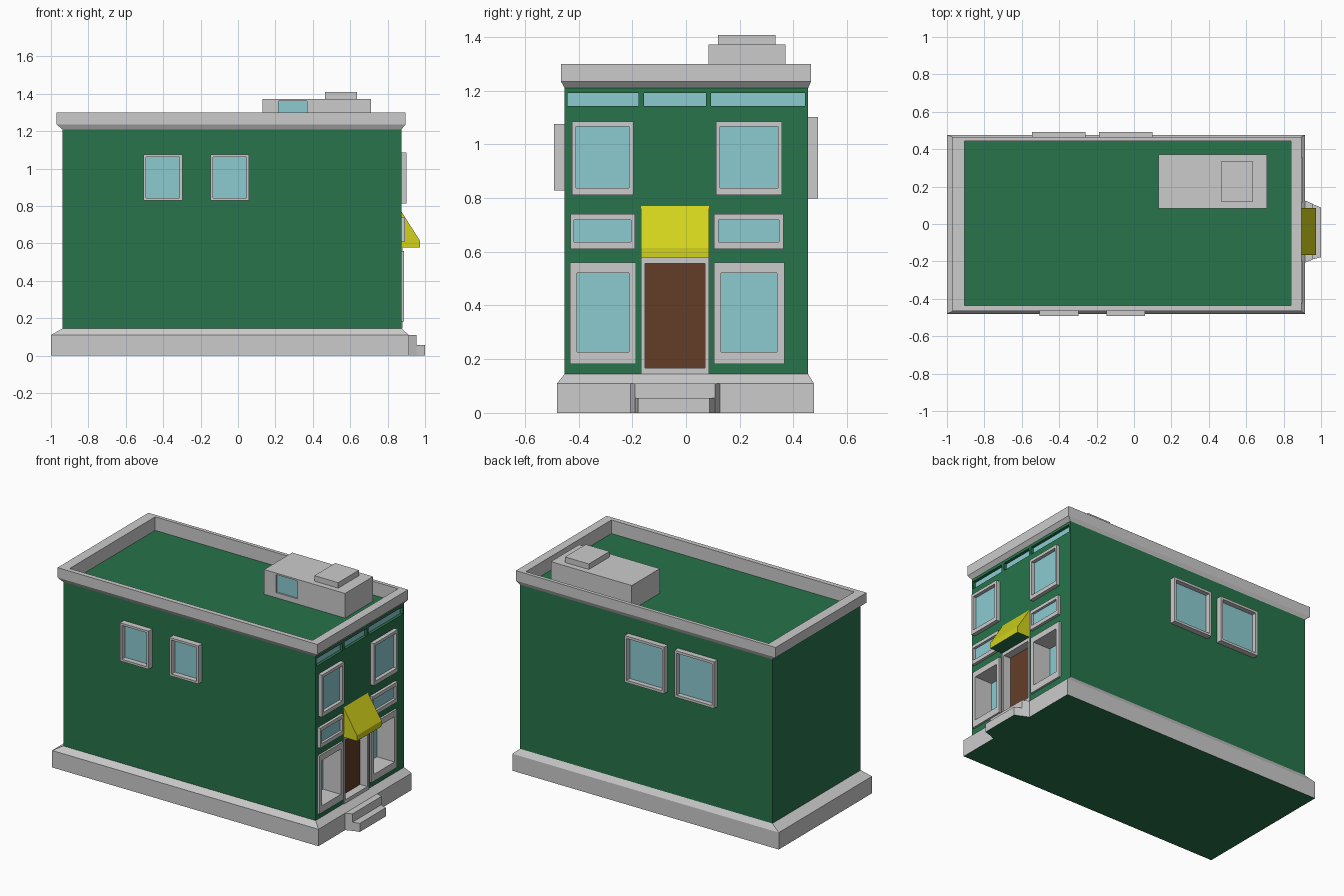
import bpy, bmesh

if "Cube" in bpy.data.objects:
    bpy.data.objects.remove(bpy.data.objects["Cube"])


def material(name, rgb):
    m = bpy.data.materials.new(name)
    m.diffuse_color = (*rgb, 1)
    m.use_nodes = True
    m.node_tree.nodes["Principled BSDF"].inputs["Base Color"].default_value = m.diffuse_color
    return m


GREEN = material("green_paint", (0.02, 0.175, 0.07))
GLASS = material("glass", (0.26, 0.6, 0.64))
WOOD = material("door_wood", (0.127, 0.046, 0.02))
YELLOW = material("awning_yellow", (0.65, 0.65, 0.012))


def finish(name, bm, *mats):
    bmesh.ops.recalc_face_normals(bm, faces=bm.faces)
    me = bpy.data.meshes.new(name)
    bm.to_mesh(me)
    bm.free()
    ob = bpy.data.objects.new(name, me)
    bpy.context.collection.objects.link(ob)
    for m in mats:
        me.materials.append(m)
    return ob


def loft(name, rings, *mats, caps=False, loop=False):
    """Bridge equal-sized rings of points, optionally capped or closed on itself."""
    bm = bmesh.new()
    vs = [[bm.verts.new(p) for p in r] for r in rings]
    n = len(vs[0])
    pairs = list(zip(vs, vs[1:])) + ([(vs[-1], vs[0])] if loop else [])
    for a, b in pairs:
        for i in range(n):
            j = (i + 1) % n
            bm.faces.new((a[i], a[j], b[j], b[i]))
    if caps:
        bm.faces.new(vs[0])
        bm.faces.new(vs[-1])
    return finish(name, bm, *mats)


def paint_underside(ob):
    """Give faces that look straight down the second material."""
    for f in ob.data.polygons:
        f.material_index = int(f.normal.z < -.9)


def rect(axis, r, d):
    """Rectangle r = (u0, u1, v0, v1) at distance d along the axis."""
    u0, u1, v0, v1 = r
    pts = [(u0, v0), (u1, v0), (u1, v1), (u0, v1)]
    put = {"x": lambda u, v: (d, u, v), "y": lambda u, v: (u, d, v), "z": lambda u, v: (u, v, d)}[axis]
    return [put(*p) for p in pts]


def box(name, axis, r, d0, d1, *mats):
    return loft(name, [rect(axis, r, d0), rect(axis, r, d1)], *mats, caps=True)


def grow(r, t):
    return (r[0] - t, r[1] + t, r[2] - t, r[3] + t)


def window(name, axis, outer, inner, wall, front, depth, mat=GLASS):
    """Frame standing on the wall, with a pane set back inside it."""
    s = 1 if front > wall else -1
    loft(name + "_frame", [rect(axis, outer, wall - s * .003), rect(axis, outer, front),
                           rect(axis, inner, front), rect(axis, inner, depth)])
    box(name + "_pane", axis, grow(inner, .001), depth - s * .006, depth, mat)


def cut(target, axis, r, d0, d1):
    c = box("recess_cutter", axis, r, d0, d1, *target.data.materials)
    c.hide_render = True
    c.hide_set(True)
    m = target.modifiers.new("recess", "BOOLEAN")
    m.operation, m.solver, m.object = "DIFFERENCE", "EXACT", c


WALL = .874
BODY = (-.939, WALL, -.452, .455)
PLINTH = (-1, .914, -.48, .476)
CORNICE = (-.97, .896, -.466, .466)
INNER = (-.905, .84, -.435, .443)

# Walls and roof deck, plinth with sloped top, parapet with sloped underside
body = box("walls", "z", BODY, .12, 1.212, GREEN)
plinth = loft("plinth", [rect("z", PLINTH, 0), rect("z", PLINTH, .11), rect("z", BODY, .145)],
              None, GREEN, caps=True)
paint_underside(plinth)
loft("parapet", [rect("z", BODY, 1.21), rect("z", CORNICE, 1.235), rect("z", CORNICE, 1.3),
                 rect("z", INNER, 1.3), rect("z", INNER, 1.21)], loop=True)

# Facade windows: (outer y, inner y) columns, z ranges, frame front, pane depth
rows = {
    "upper": ([(-.424, -.195, -.409, -.212), (.112, .357, .127, .343)], (.812, 1.085), (.838, 1.066), .9, .877),
    "middle": ([(-.43, -.19, -.417, -.205), (.104, .363, .121, .346)], (.611, .741), (.637, .719), .893, .877),
    "lower": ([(-.432, -.186, -.406, -.212), (.104, .367, .13, .339)], (.182, .56), (.227, .521), .887, .76),
}
for row, (cols, zo, zi, front, depth) in rows.items():
    for side, (a, b, c, d) in zip(("left", "right"), cols):
        inner = (c, d, *zi)
        window(f"{row}_{side}_window", "x", (a, b, *zo), inner, WALL, front, depth)
        if depth < WALL:
            cut(body, "x", grow(inner, .004), depth - .01, 1)

# Door in its deep frame
door = (-.152, .071, .168, .557)
window("door", "x", (-.167, .085, .145, .578), door, WALL, .88, .828, WOOD)
cut(body, "x", grow(door, .004), .818, 1)

# Transom strip under the parapet
for i, (a, b) in enumerate([(-.441, -.177), (-.156, .075), (.093, .443)]):
    r = (a, b, 1.143, 1.192)
    cut(body, "x", r, .853, 1)
    box(f"transom_pane_{i + 1}", "x", grow(r, .002), .848, .855, GLASS)

# Side windows, front and back
for i, x in enumerate((-.505, -.148)):
    o = (x, x + .207, .828, 1.076)
    window(f"front_side_window_{i + 1}", "y", o, grow(o, -.014), -.452, -.491, -.457)
for i, x in enumerate((-.545, -.187)):
    o = (x, x + .285, .799, 1.102)
    window(f"back_side_window_{i + 1}", "y", o, grow(o, -.016), .455, .491, .46)

# Awning wedge with a dark underside
profile = [(.872, .578), (.972, .578), (.972, .615), (.872, .773)]
awning = loft("awning", [[(x, y, z) for x, z in profile] for y in (-.167, .085)], YELLOW, GREEN, caps=True)
paint_underside(awning)

# Two tapered steps, green underneath like the plinth
for name, x0, x1, a, b, h in (("upper_step", .9, .955, (-.212, .132), (-.19, .108), .11),
                              ("lower_step", .95, 1, (-.19, .108), (-.178, .088), .056)):
    plan = [(x0, a[0]), (x1, b[0]), (x1, b[1]), (x0, a[1])]
    paint_underside(loft(name, [[(x, y, z) for x, y in plan] for z in (0, h)], None, GREEN, caps=True))

# Rooftop hut with cap and small recessed window
hut = box("roof_hut", "z", (.13, .711, .083, .371), 1.205, 1.372)
box("roof_hut_cap", "z", (.465, .636, .12, .333), 1.365, 1.408)
pane = (.216, .37, 1.245, 1.362)
cut(hut, "y", pane, 0, .096)
box("roof_hut_pane", "y", grow(pane, .002), .094, .1, GLASS)
